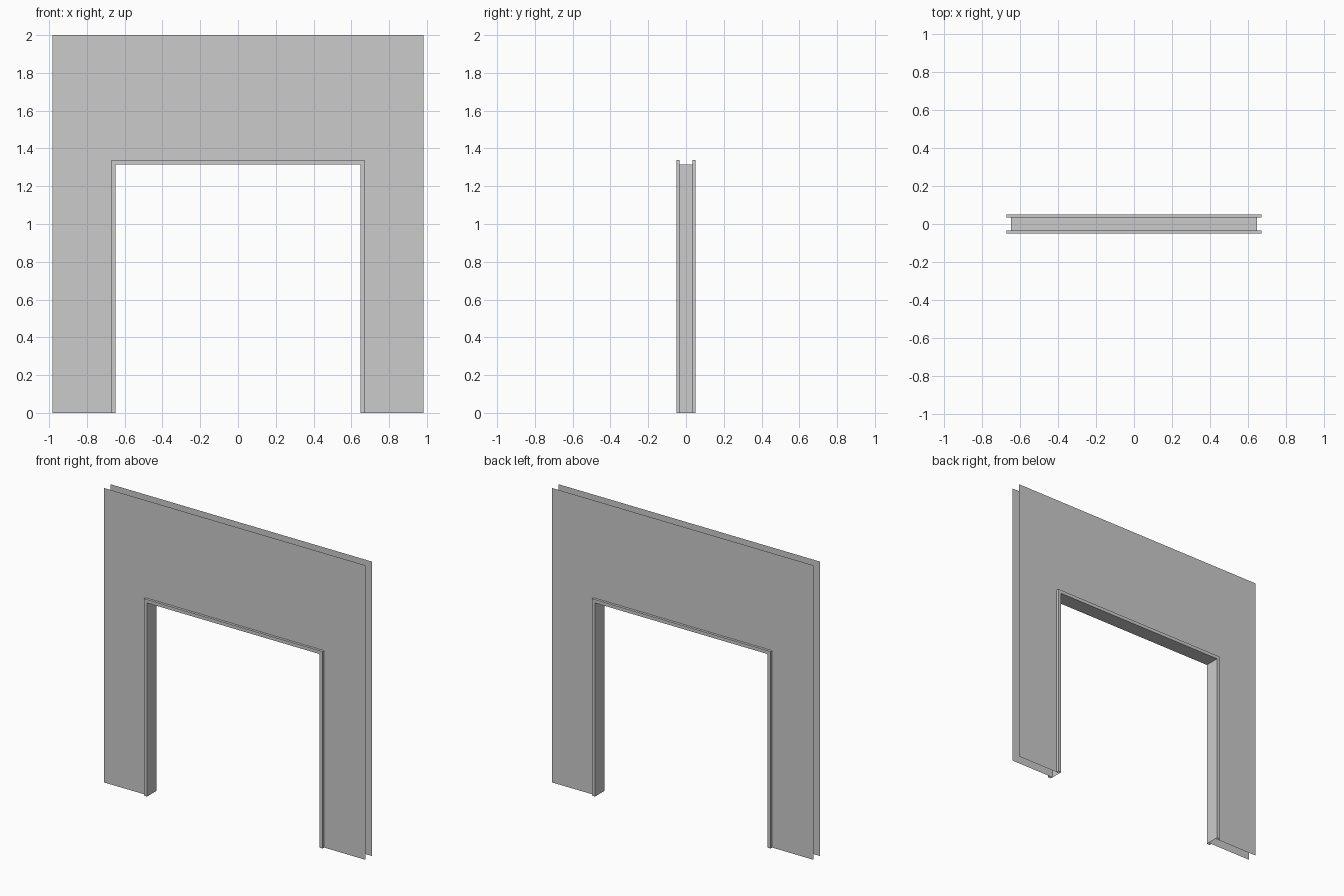
import bpy
import bmesh

# Remove the default cube
cube = bpy.data.objects.get("Cube")
if cube:
    bpy.data.objects.remove(cube, do_unlink=True)

# Single grey finish
GREY = (0.6, 0.6, 0.6, 1.0)
grey = bpy.data.materials.new("plain grey")
grey.use_nodes = True
grey.diffuse_color = GREY
bsdf = next(n for n in grey.node_tree.nodes if n.type == 'BSDF_PRINCIPLED')
bsdf.inputs["Base Color"].default_value = GREY
bsdf.inputs["Roughness"].default_value = 0.8


def sweep_around_opening(name, profile):
    """Sweep (half width, height, y) points up, across and down the doorway."""
    bm = bmesh.new()
    loops = []
    for w, h, y in profile:
        path = [(-w, y, 0), (-w, y, h), (w, y, h), (w, y, 0)]
        loops.append([bm.verts.new(p) for p in path])
    for a, b in zip(loops, loops[1:]):
        for i in range(3):
            bm.faces.new((a[i], a[i + 1], b[i + 1], b[i]))
    mesh = bpy.data.meshes.new(name)
    bm.to_mesh(mesh)
    bm.free()
    mesh.materials.append(grey)
    obj = bpy.data.objects.new(name, mesh)
    bpy.context.collection.objects.link(obj)
    return obj


WALL_Y = 0.034      # wall sheets stand this far from the middle
TRIM_Y = 0.051      # outer faces of the trim
inner = (0.648, 1.315)
trim = (0.671, 1.338)
outer = (0.983, 2.0)

# Thin wall sheets around the opening
sweep_around_opening("front_wall", [(*trim, -WALL_Y), (*outer, -WALL_Y)])
sweep_around_opening("back_wall", [(*outer, WALL_Y), (*trim, WALL_Y)])

# Door frame: rear trim, lining across the depth, front trim
sweep_around_opening("door_frame", [
    (*inner, WALL_Y), (*trim, WALL_Y), (*trim, TRIM_Y), (*inner, TRIM_Y),
    (*inner, -TRIM_Y), (*trim, -TRIM_Y), (*trim, -WALL_Y), (*inner, -WALL_Y),
])
